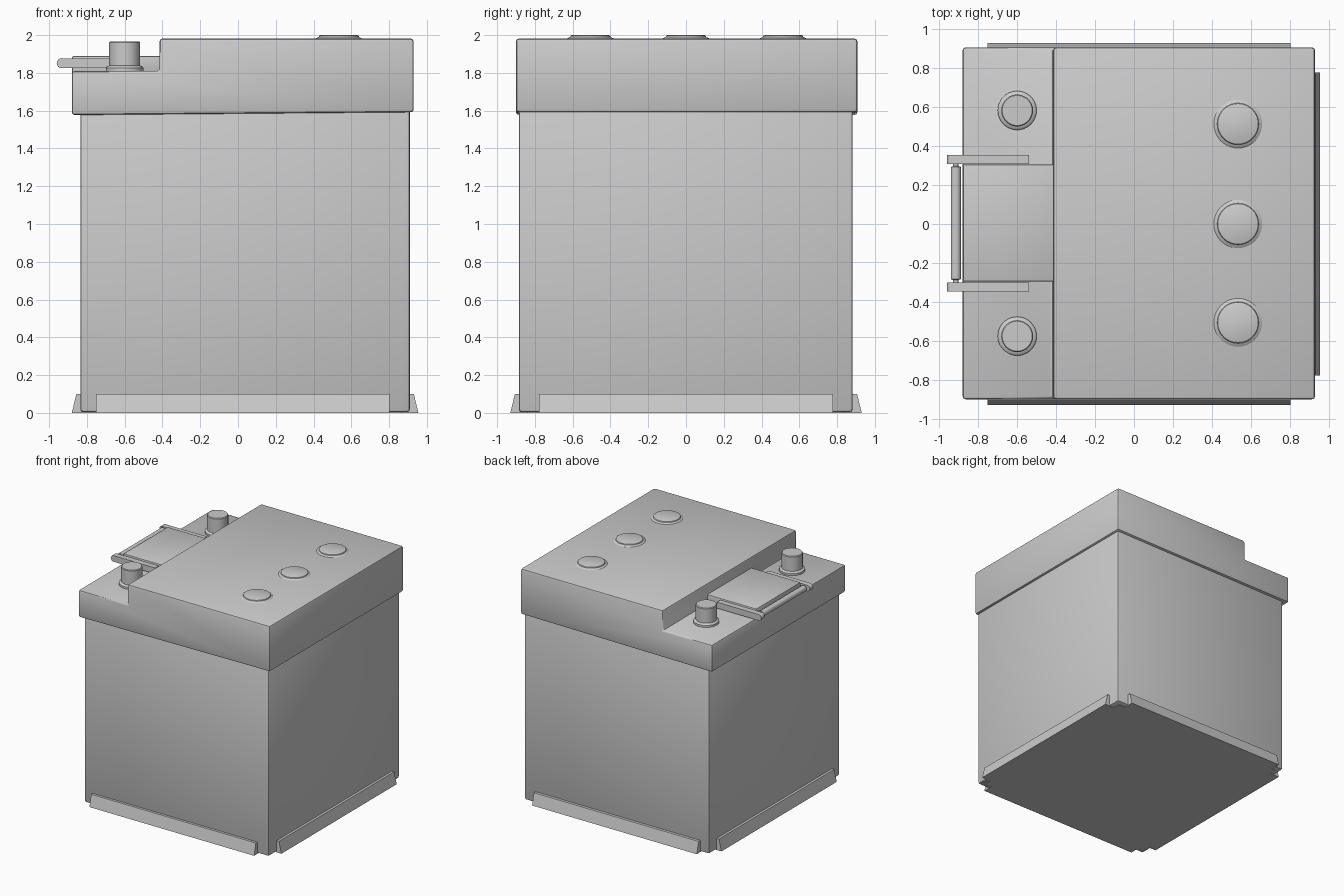
import bpy, bmesh, math
from mathutils import Matrix

cube = bpy.data.objects.get("Cube")
if cube:
    bpy.data.objects.remove(cube, do_unlink=True)

grey = bpy.data.materials.new("casing grey")
grey.use_nodes = True
GREY = (0.6, 0.6, 0.6, 1)
grey.diffuse_color = GREY
grey.node_tree.nodes["Principled BSDF"].inputs["Base Color"].default_value = GREY


def finish(name, bm, smooth=False):
    bmesh.ops.recalc_face_normals(bm, faces=bm.faces)
    mesh = bpy.data.meshes.new(name)
    bm.to_mesh(mesh)
    bm.free()
    mesh.materials.append(grey)
    ob = bpy.data.objects.new(name, mesh)
    bpy.context.collection.objects.link(ob)
    if smooth:
        bpy.ops.object.select_all(action="DESELECT")
        ob.select_set(True)
        bpy.context.view_layer.objects.active = ob
        bpy.ops.object.shade_smooth_by_angle(angle=math.radians(35))
    return ob


def prism(profile, y0, y1):
    """Extrude an x-z profile along y."""
    bm = bmesh.new()
    face = bm.faces.new([bm.verts.new((x, y0, z)) for x, z in profile])
    new = bmesh.ops.extrude_face_region(bm, geom=[face])["geom"]
    verts = [v for v in new if isinstance(v, bmesh.types.BMVert)]
    bmesh.ops.translate(bm, verts=verts, vec=(0, y1 - y0, 0))
    bmesh.ops.recalc_face_normals(bm, faces=bm.faces)
    return bm


def soften(bm, width, segments=2):
    edges = [e for e in bm.edges if e.calc_face_angle(0) > 0.3]
    bmesh.ops.bevel(bm, geom=edges, offset=width, segments=segments,
                    profile=0.5, affect="EDGES", clamp_overlap=True)


def box(x0, x1, z0, z1, y0, y1):
    return prism([(x0, z0), (x1, z0), (x1, z1), (x0, z1)], y0, y1)


def lathe(name, profile, location, axis="Z", steps=40):
    """Spin a radius-height profile, with closed ends."""
    bm = bmesh.new()
    rings = []
    for r, h in profile:
        rings.append([bm.verts.new((r * math.cos(a), r * math.sin(a), h))
                      for a in (math.tau * i / steps for i in range(steps))])
    for low, high in zip(rings, rings[1:]):
        for i in range(steps):
            j = (i + 1) % steps
            bm.faces.new((low[i], low[j], high[j], high[i]))
    bm.faces.new(rings[0][::-1])
    bm.faces.new(rings[-1])
    if axis == "Y":
        bm.transform(Matrix.Rotation(-math.pi / 2, 4, "X"))
    bm.transform(Matrix.Translation(location))
    return finish(name, bm, True)


# Main case
case = box(-0.835, 0.91, 0.004, 1.62, -0.885, 0.882)
soften(case, 0.015)
finish("case", case, True)

# Stepped lid with a shallow recessed panel
lid = prism([(-0.88, 1.577), (0.93, 1.592), (0.93, 1.982), (-0.415, 1.982),
             (-0.415, 1.81), (-0.88, 1.81)], -0.9, 0.907)
soften(lid, 0.015)
top = max(lid.faces, key=lambda f: f.calc_center_median().z + f.calc_area())
bmesh.ops.inset_region(lid, faces=[top], thickness=0.165)
bmesh.ops.inset_region(lid, faces=[top], thickness=0.003, depth=-0.02)
finish("lid", lid, True)

# Handle block on the low step, with side arms and a bar
block = box(-0.878, -0.41, 1.79, 1.89, -0.295, 0.305)
soften(block, 0.008)
finish("handle_block", block, True)
for side, y in (("left_side", 0.308), ("right_side", -0.347)):
    arm = [(-0.54, 1.825), (-0.54, 1.877)]
    arm += [(-0.934 - 0.026 * math.sin(math.pi * i / 8),
             1.851 + 0.026 * math.cos(math.pi * i / 8)) for i in range(9)]
    finish("handle_arm_" + side, prism(arm, y, y + 0.047), True)
lathe("handle_bar", [(0.014, -0.31), (0.014, -0.292), (0.026, -0.288),
                     (0.026, 0.288), (0.014, 0.292), (0.014, 0.31)],
      (-0.915, 0.005, 1.851), "Y", 20)

# Terminals
for label, y in (("back", 0.583), ("front", -0.576)):
    lathe("terminal_" + label,
          [(0.1, 1.8), (0.1, 1.827), (0.094, 1.834), (0.082, 1.838),
           (0.082, 1.96), (0.077, 1.966)], (-0.6, y, 0))

# Filler caps
for label, y in (("back", 0.514), ("middle", 0), ("front", -0.506)):
    lathe("filler_cap_" + label,
          [(0.131, 1.95), (0.131, 1.975), (0.124, 1.982), (0.107, 1.99),
           (0.104, 1.997), (0.098, 2.0)], (0.534, y, 0))

# Flared ledges along the foot of all four sides
wedge = [(-0.05, 0), (0.045, 0), (0.021, 0.1), (-0.05, 0.1)]
for label, angle, x, y in (("left", 0, 0.91, 0), ("back", 90, 0.025, 0.885),
                           ("right", 180, -0.835, 0), ("front", 270, 0.025, -0.885)):
    ledge = prism(wedge, -0.778, 0.778)
    ledge.transform(Matrix.Translation((x, y, 0)) @
                    Matrix.Rotation(math.radians(angle), 4, "Z"))
    finish("foot_ledge_" + label, ledge)

# Base plate closing the underside between the ledges
finish("base_plate", box(-0.79, 0.865, 0, 0.02, -0.84, 0.84))
